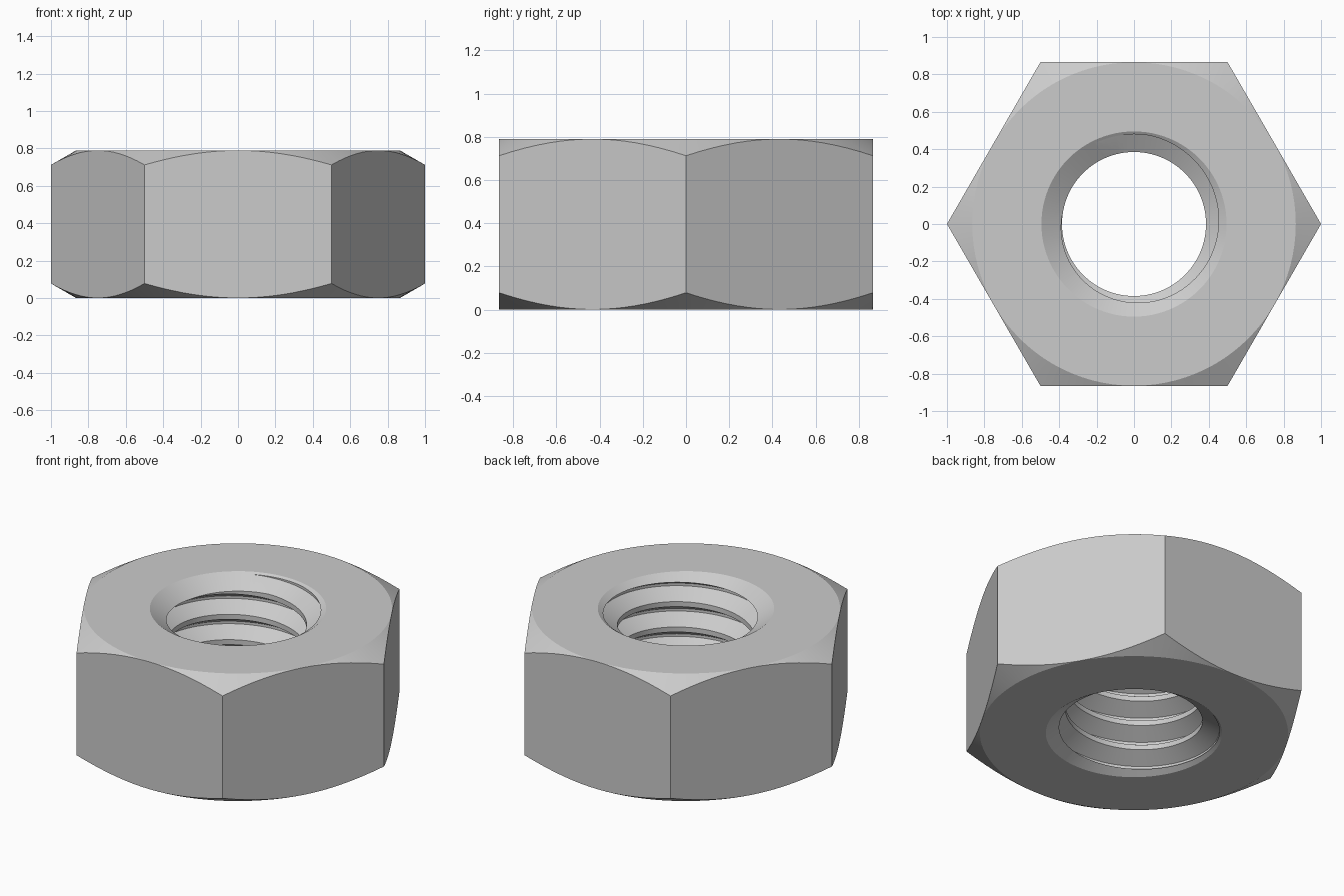
import bpy, bmesh, math

if "Cube" in bpy.data.objects:
    bpy.data.objects.remove(bpy.data.objects["Cube"])

H = 0.79            # nut height
FLAT = 0.865        # chamfer circle radius (just inside the flats)
MINOR, MAJOR, RIM = 0.385, 0.48, 0.495
PITCH = 0.157
N = 96
SLOPE = math.tan(math.radians(30))


def finish(name, bm):
    bmesh.ops.recalc_face_normals(bm, faces=bm.faces)
    me = bpy.data.meshes.new(name)
    bm.to_mesh(me)
    bm.free()
    ob = bpy.data.objects.new(name, me)
    bpy.context.collection.objects.link(ob)
    return ob


def lathe(name, profile, n):
    """Closed solid of revolution from (radius, z) rings, capped flat."""
    bm = bmesh.new()
    rings = [[bm.verts.new((r * math.cos(2 * math.pi * i / n),
                            r * math.sin(2 * math.pi * i / n), z))
              for i in range(n)] for r, z in profile]
    for a, b in zip(rings, rings[1:]):
        for i in range(n):
            j = (i + 1) % n
            bm.faces.new((a[i], a[j], b[j], b[i]))
    bm.faces.new(rings[0][::-1])
    bm.faces.new(rings[-1])
    return finish(name, bm)


def thread_core(name):
    """Helical core whose removal leaves a right-handed internal thread."""
    prof = [(MAJOR, 0), (MINOR, 0.055), (MINOR, 0.086), (MAJOR, 0.141)]
    base, turns = 0.785 - PITCH / 4 - 7 * PITCH, 9
    bm = bmesh.new()
    cols = []
    for i in range(N):
        a = 2 * math.pi * i / N
        cols.append([bm.verts.new((r * math.cos(a), r * math.sin(a),
                                   base + PITCH * (t + i / N) + dz))
                     for t in range(turns) for r, dz in prof])
    count = turns * 4
    for i in range(N):
        shift = 4 if i == N - 1 else 0
        a, b = cols[i], cols[(i + 1) % N]
        for m in range(count - 1 - shift):
            bm.faces.new((a[m], b[m + shift], b[m + 1 + shift], a[m + 1]))
    # fan caps, well outside the nut
    open_edges = [e for e in bm.edges if e.is_boundary]
    low = bm.verts.new((0, 0, base - 0.1))
    high = bm.verts.new((0, 0, base + PITCH * (turns + 1) + 0.1))
    for e in open_edges:
        mid = (e.verts[0].co.z + e.verts[1].co.z) / 2
        bm.faces.new((e.verts[0], e.verts[1], low if mid < H / 2 else high))
    return finish(name, bm)


def boolean(target, cutter, op):
    mod = target.modifiers.new(op.title(), 'BOOLEAN')
    mod.operation, mod.solver, mod.object = op, 'EXACT', cutter
    bpy.context.view_layer.objects.active = target
    bpy.ops.object.modifier_apply(modifier=mod.name)
    bpy.data.objects.remove(cutter)


# hexagonal body, corners on the x axis
nut = lathe("hex_nut", [(1, 0), (1, H)], 6)

# 30 degree corner chamfers, top and bottom
out = 1.06
drop = (out - FLAT) * SLOPE
boolean(nut, lathe("chamfer_envelope", [(FLAT, 0), (out, drop), (out, H - drop), (FLAT, H)], N), 'INTERSECT')

# threaded bore
boolean(nut, thread_core("thread_cutter"), 'DIFFERENCE')

# countersinks at both mouths
e = 0.05
k = 0.66
wide, tip = RIM + e / k, 0.3
depth = (RIM - tip) * k
boolean(nut, lathe("top_countersink", [(tip, H - depth), (wide, H + e)], N), 'DIFFERENCE')
boolean(nut, lathe("bottom_countersink", [(wide, -e), (tip, depth)], N), 'DIFFERENCE')

# smooth curved faces, sharp edges
bpy.ops.object.select_all(action='DESELECT')
nut.select_set(True)
bpy.context.view_layer.objects.active = nut
bpy.ops.object.shade_smooth_by_angle(angle=math.radians(20))
